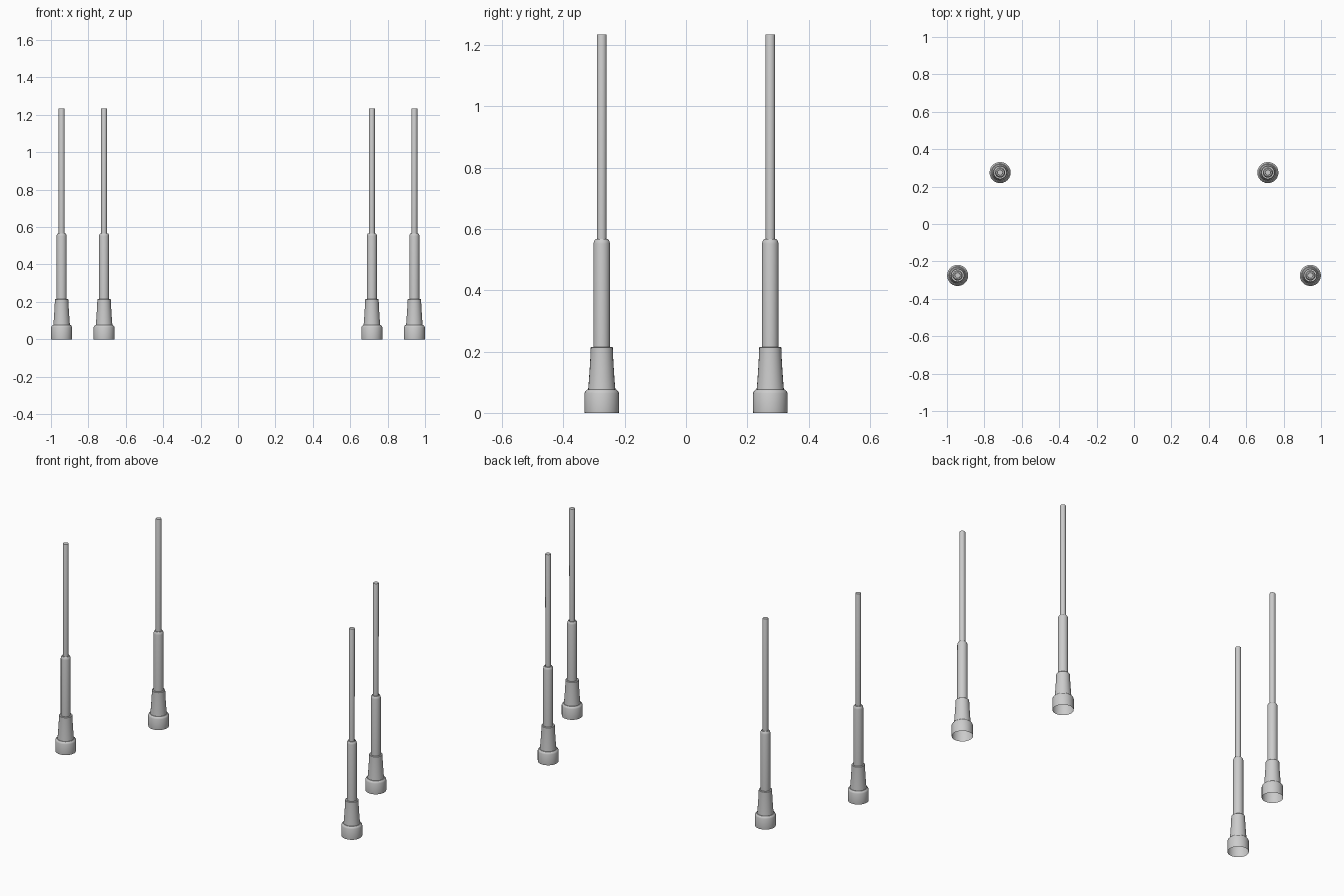
import bpy, bmesh, math

if "Cube" in bpy.data.objects:
    bpy.data.objects.remove(bpy.data.objects["Cube"])

SIDES = 24

# Profiles as (radius, height), bottom to top
FOOT = [(0.056, 0.0), (0.0565, 0.004), (0.0565, 0.064), (0.054, 0.070), (0.048, 0.076),
        (0.0445, 0.076), (0.042, 0.105), (0.039, 0.150), (0.037, 0.185),
        (0.036, 0.213), (0.034, 0.215), (0.027, 0.215)]
SLEEVE = [(0.027, 0.212), (0.027, 0.552), (0.0255, 0.560), (0.021, 0.567), (0.016, 0.567)]
ROD = [(0.0155, 0.564), (0.0160, 1.231), (0.0145, 1.235), (0.0, 1.235)]


def lathe(name, profile, x, y):
    """Revolve a profile about a vertical axis standing at (x, y)."""
    bm = bmesh.new()
    verts = [bm.verts.new((r, 0, z)) for r, z in profile]
    edges = [bm.edges.new(pair) for pair in zip(verts, verts[1:])]
    bmesh.ops.spin(bm, geom=verts + edges, cent=(0, 0, 0), axis=(0, 0, 1),
                   angle=2 * math.pi, steps=SIDES)
    bmesh.ops.remove_doubles(bm, verts=bm.verts, dist=1e-5)
    bmesh.ops.recalc_face_normals(bm, faces=bm.faces)
    # open shells: make the walls face away from the axis
    wall = max(bm.faces, key=lambda f: f.calc_area())
    c = wall.calc_center_median()
    if wall.normal.x * c.x + wall.normal.y * c.y < 0:
        bmesh.ops.reverse_faces(bm, faces=bm.faces)
    mesh = bpy.data.meshes.new(name)
    bm.to_mesh(mesh)
    bm.free()
    ob = bpy.data.objects.new(name, mesh)
    ob.location = (x, y, 0)
    bpy.context.collection.objects.link(ob)
    ob.select_set(True)
    bpy.context.view_layer.objects.active = ob


# Four telescoping legs: front pair set wider than the back pair
for row, x, y in (("front", 0.943, -0.275), ("back", 0.716, 0.275)):
    for side, sx in (("left", -1), ("right", 1)):
        for part, profile in (("foot", FOOT), ("sleeve", SLEEVE), ("rod", ROD)):
            lathe(f"{row}_{side}_leg_{part}", profile, sx * x, y)

bpy.ops.object.shade_smooth_by_angle(angle=math.radians(35))
